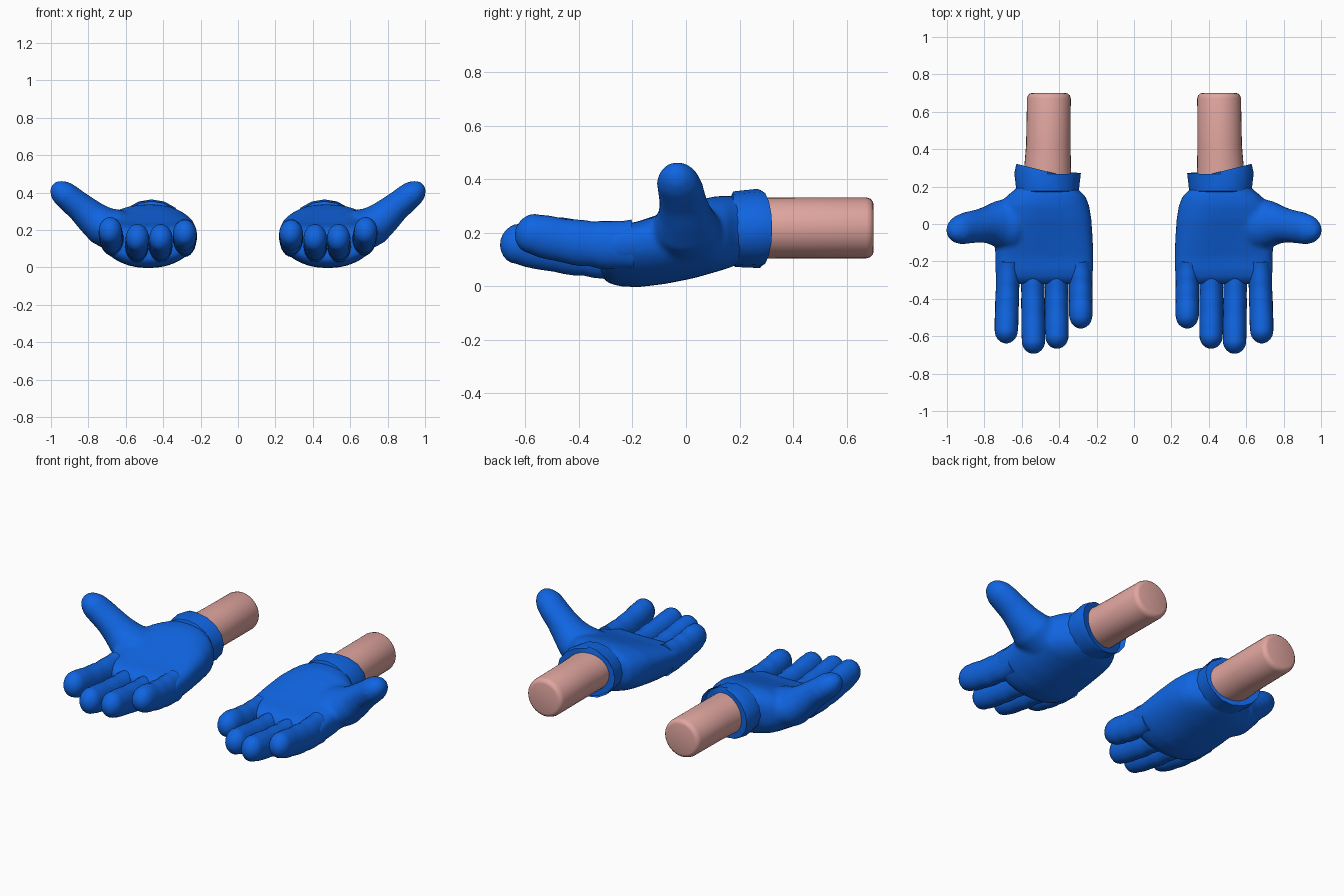
import bpy, bmesh, math
from mathutils import Vector

if "Cube" in bpy.data.objects:
    bpy.data.objects.remove(bpy.data.objects["Cube"])


def material(name, rgb):
    m = bpy.data.materials.new(name)
    m.diffuse_color = (*rgb, 1)
    m.use_nodes = True
    m.node_tree.nodes["Principled BSDF"].inputs["Base Color"].default_value = m.diffuse_color
    return m


BLUE = material("glove blue", (0.005, 0.13, 0.76))
PINK = material("skin pink", (0.75, 0.38, 0.35))


def loft(bm, rings):
    """Bridge rings of points into a closed tube."""
    vs = [[bm.verts.new(p) for p in r] for r in rings]
    n = len(vs[0])
    for a, b in zip(vs, vs[1:]):
        for i in range(n):
            bm.faces.new((a[i], a[(i + 1) % n], b[(i + 1) % n], b[i]))
    bm.faces.new(vs[0])
    bm.faces.new(vs[-1][::-1])


def tube(bm, path, side, n=24):
    """Tube along (x, y, z, side radius, other radius) with elliptical rings."""
    rings = []
    pts = [Vector(p[:3]) for p in path]
    for i, p in enumerate(path):
        t = (pts[min(i + 1, len(pts) - 1)] - pts[max(i - 1, 0)]).normalized()
        u = Vector(side)
        u = (u - t * u.dot(t)).normalized()
        v = t.cross(u)
        angles = [2 * math.pi * k / n for k in range(n)]
        rings.append([pts[i] + u * p[3] * math.cos(a) + v * p[4] * math.sin(a)
                      for a in angles])
    loft(bm, rings)


def finish(name, bm, mat, angle=40, remesh=False):
    """Make the object and mirror it to the other hand."""
    bmesh.ops.recalc_face_normals(bm, faces=bm.faces[:])
    me = bpy.data.meshes.new(name)
    bm.to_mesh(me)
    bm.free()
    ob = bpy.data.objects.new(name, me)
    bpy.context.collection.objects.link(ob)
    me.materials.append(mat)
    bpy.ops.object.select_all(action='DESELECT')
    ob.select_set(True)
    bpy.context.view_layer.objects.active = ob
    if remesh:
        r = ob.modifiers.new("Fuse", 'REMESH')
        r.mode = 'VOXEL'
        r.voxel_size = 0.012
        r.use_smooth_shade = True
        s = ob.modifiers.new("Soften", 'SMOOTH')
        s.factor, s.iterations = 0.5, 8
    else:
        bpy.ops.object.shade_smooth_by_angle(angle=math.radians(angle))
    m = ob.modifiers.new("Other hand", 'MIRROR')
    m.use_mirror_merge = False
    return ob


# Palm: cupped cross-sections along y (y, x min, x max, z low, z high, cup)
bm = bmesh.new()
PALM = [(0.23, .33, .60, .10, .32, 0), (0.19, .305, .63, .08, .335, 0),
        (0.15, .26, .68, .065, .338, 0), (0.10, .24, .72, .05, .335, .0),
        (0.03, .228, .735, .03, .315, .02), (-0.08, .220, .745, .008, .275, .04),
        (-0.18, .217, .742, -.004, .24, .05), (-0.25, .218, .742, .0, .225, .05),
        (-0.29, .225, .738, .012, .21, .045), (-0.32, .25, .71, .04, .18, .04)]
rings = []
for y, x0, x1, z0, z1, cup in PALM:
    ring = []
    for k in range(40):
        a = 2 * math.pi * k / 40
        c, s = math.cos(a), math.sin(a)
        c = math.copysign(abs(c) ** 0.85, c)
        s = math.copysign(abs(s) ** 0.85, s)
        ring.append(((x0 + x1) / 2 + c * (x1 - x0) / 2, y,
                     (z0 + z1) / 2 + s * (z1 - z0) / 2 + cup * c * c))
    rings.append(ring)
loft(bm, rings)

# Thumb: fused with the palm
tube(bm, [(.58, .0, .17, .14, .09), (.66, .0, .20, .14, .115),
          (.73, .0, .225, .125, .105), (.79, -.005, .275, .098, .09),
          (.84, -.012, .32, .088, .079), (.89, -.02, .36, .086, .074),
          (.935, -.032, .397, .079, .07), (.965, -.038, .42, .062, .055),
          (.985, -.042, .437, .036, .033), (.992, -.043, .442, .012, .012)],
     (0, 1, 0))
finish("palm_and_thumb", bm, BLUE, remesh=True)

# Fingers: name, x at root, x at tip, tip y, z at root / middle / tip
FINGERS = [("index_finger", .672, .685, -.635, .155, .165, .215),
           ("middle_finger", .542, .537, -.692, .115, .130, .172),
           ("ring_finger", .414, .412, -.665, .115, .130, .172),
           ("little_finger", .286, .284, -.555, .150, .160, .203)]
for name, xr, xt, tip, zr, zm, zt in FINGERS:
    bm = bmesh.new()
    y0, dome = -0.20, 0.07
    steps = [i / 12 * (y0 - tip - dome) for i in range(13)]
    samples = [(d, 1.0) for d in steps]
    for k in range(1, 7):
        a = math.radians(k * 14.5)
        samples.append((steps[-1] + dome * math.sin(a), math.cos(a)))
    path = []
    for d, k in samples:
        t = d / (y0 - tip)
        z = zr * (1 - t) * (1 - 2 * t) + zm * 4 * t * (1 - t) + zt * t * (2 * t - 1)
        joint = 1 - 0.05 * math.cos(4 * math.pi * (t - 0.35)) ** 8
        path.append((xr + (xt - xr) * t, y0 - d, z, .0635 * k * (joint + 1) / 2,
                     (.094 - .019 * t) * k * joint))
    tube(bm, path, (1, 0, 0))
    finish(name, bm, BLUE, 60)

# Cuff: flared band with a crisp rim
bm = bmesh.new()
tube(bm, [(.462, .17, .213, .155, .128), (.462, .18, .213, .167, .141),
          (.462, .272, .216, .178, .148), (.462, .28, .216, .172, .142),
          (.460, .28, .216, .12, .112)], (1, 0, 0), 16)
finish("glove_cuff", bm, BLUE, 35)

# Forearm: rounded far end, slightly wider at the wrist
bm = bmesh.new()
tube(bm, [(.462, .20, .217, .126, .114), (.462, .30, .217, .125, .114),
          (.458, .42, .218, .119, .114), (.455, .672, .218, .117, .114),
          (.455, .688, .218, .112, .109), (.455, .697, .218, .102, .099),
          (.455, .70, .218, .092, .089)], (1, 0, 0), 32)
finish("forearm", bm, PINK, 50)
